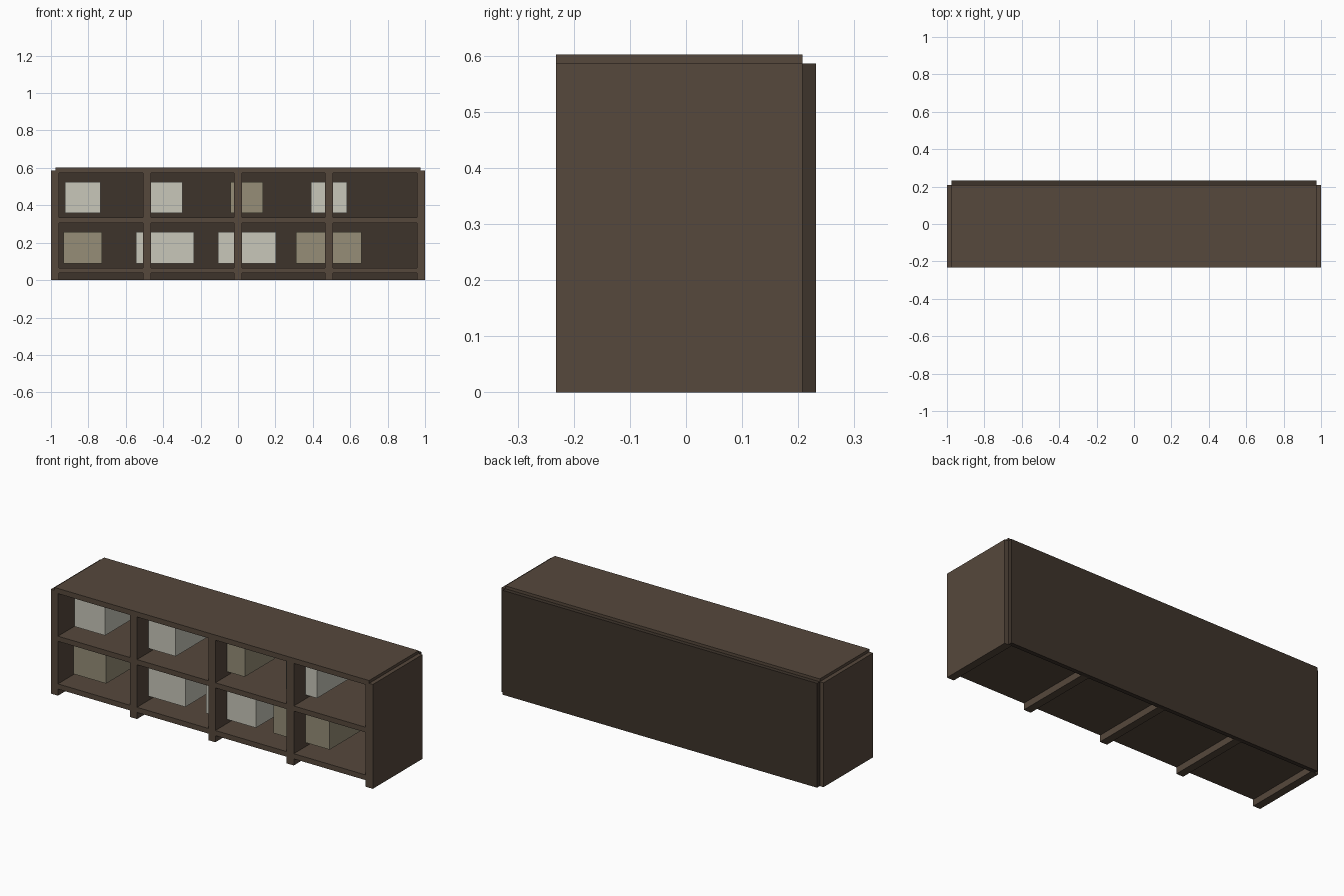
import bpy

if "Cube" in bpy.data.objects:
    bpy.data.objects.remove(bpy.data.objects["Cube"])


def material(name, rgb):
    m = bpy.data.materials.new(name)
    m.diffuse_color = (*rgb, 1)
    m.use_nodes = True
    m.node_tree.nodes["Principled BSDF"].inputs["Base Color"].default_value = m.diffuse_color
    return m


BROWN = material("brown_wood", (0.093, 0.065, 0.045))
DARK = material("dark_wood", (0.048, 0.034, 0.024))
PALE = material("pale_box", (0.58, 0.57, 0.49))
BEIGE = material("beige_box", (0.305, 0.27, 0.185))


def box(name, x, y, z, mat):
    """Box from (min, max) ranges on each axis."""
    bpy.ops.mesh.primitive_cube_add(
        size=1, location=[(a + b) / 2 for a, b in (x, y, z)])
    o = bpy.context.object
    o.name = name
    o.scale = [b - a for a, b in (x, y, z)]
    bpy.ops.object.transform_apply(location=False, rotation=False, scale=True)
    o.data.materials.append(mat)
    return o


DEPTH = (-0.232, 0.208)

# Upright panels, reaching the floor as feet
for i, cx in enumerate((-0.978, -0.487, 0, 0.487, 0.978)):
    name = "side_panel" if i in (0, 4) else "divider"
    box(name, (cx - 0.022, cx + 0.022), DEPTH, (0, 0.586), BROWN)

# Bottom, middle shelf and top
for name, z in (("bottom_shelf", 0.037), ("middle_shelf", 0.305), ("top_board", 0.573)):
    box(name, (-0.977, 0.977), DEPTH, (z, z + 0.029), BROWN)

# Back panel
box("back_panel", (-0.977, 0.977), (0.208, 0.232), (0, 0.586), DARK)

# Storage boxes: centre spacing is constant, widths vary
rows = (
    (0.358, ((0.19, PALE), (0.19, PALE), (0.172, BEIGE), (0.193, PALE))),
    (0.09, ((0.204, BEIGE), (0.31, PALE), (0.31, PALE), (0.35, BEIGE))),
)
for z, row in rows:
    for i, (w, mat) in enumerate(row):
        cx = -0.83 + 0.4385 * i
        box("storage_box", (cx - w / 2, cx + w / 2), (-0.13, 0.14), (z, z + 0.167), mat)
